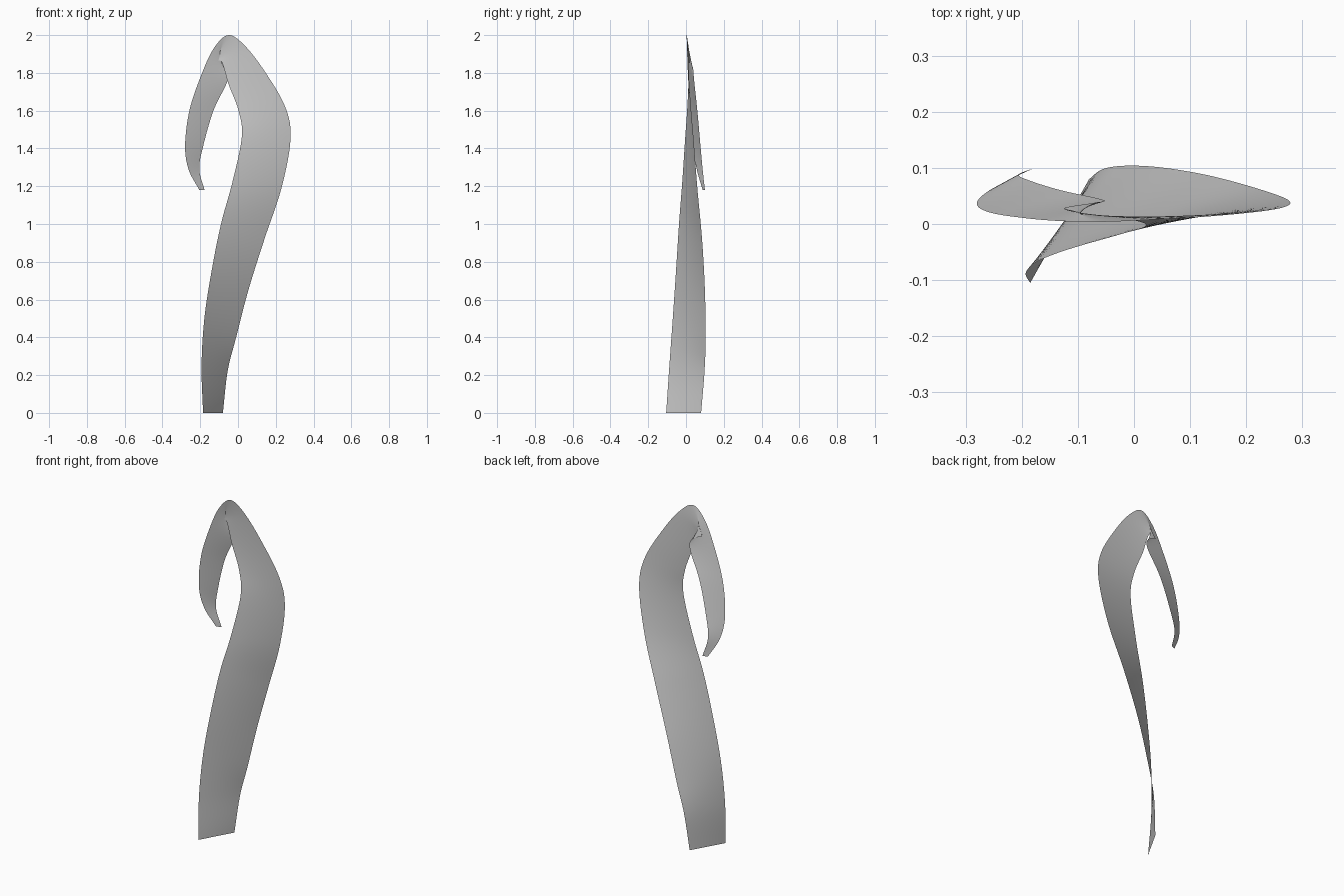
import bpy
from mathutils import Vector

if "Cube" in bpy.data.objects:
    bpy.data.objects.remove(bpy.data.objects["Cube"])

# Matching stations along the ribbon: outer edge (x, y, z), inner edge (x, y, z)
stations = [
    ((-.08, .08, 0), (-.185, -.105, 0)),
    ((-.055, .098, .22), (-.193, -.088, .25)),
    ((-.01, .104, .40), (-.178, -.07, .50)),
    ((.055, .10, .65), (-.14, -.053, .75)),
    ((.14, .085, .92), (-.09, -.037, 1.0)),
    ((.23, .06, 1.19), (-.03, -.02, 1.22)),
    ((.278, .04, 1.45), (.02, -.004, 1.46)),
    ((.25, .026, 1.62), (.003, .006, 1.60)),
    ((.14, .014, 1.81), (-.05, .013, 1.74)),
    ((.035, .008, 1.945), (-.088, .018, 1.86)),
    ((-.05, .004, 2.0), (-.125, .028, 1.845)),
    ((-.125, .005, 1.935), (-.07, .038, 1.82)),
    ((-.19, .01, 1.80), (-.055, .043, 1.76)),
    ((-.255, .02, 1.61), (-.13, .06, 1.60)),
    ((-.28, .035, 1.42), (-.185, .077, 1.41)),
    ((-.262, .057, 1.29), (-.205, .088, 1.29)),
    ((-.205, .088, 1.18), (-.177, .10, 1.18)),
]
STEPS, ACROSS = 8, 10


def smooth_path(points):
    """Catmull-Rom samples through the points."""
    p = [Vector(q) for q in points]
    p = [2 * p[0] - p[1]] + p + [2 * p[-1] - p[-2]]
    out = []
    for i in range(1, len(p) - 2):
        a, b, c, d = p[i - 1:i + 3]
        for k in range(STEPS):
            t = k / STEPS
            out.append(.5 * (2 * b + (c - a) * t + (2 * a - 5 * b + 4 * c - d) * t**2
                             + (3 * b - a - 3 * c + d) * t**3))
    return out + [p[-2]]


# Twisted ribbon lofted between both edges
outer = smooth_path([s[0] for s in stations])
inner = smooth_path([s[1] for s in stations])
verts = [o.lerp(i, k / ACROSS) for o, i in zip(outer, inner) for k in range(ACROSS + 1)]
w = ACROSS + 1
faces = [(r * w + k, r * w + k + 1, (r + 1) * w + k + 1, (r + 1) * w + k)
         for r in range(len(outer) - 1) for k in range(ACROSS)]
mesh = bpy.data.meshes.new("ribbon")
mesh.from_pydata(verts, [], faces)
mesh.flip_normals()
mesh.shade_smooth()
ribbon = bpy.data.objects.new("ribbon", mesh)
bpy.context.collection.objects.link(ribbon)
